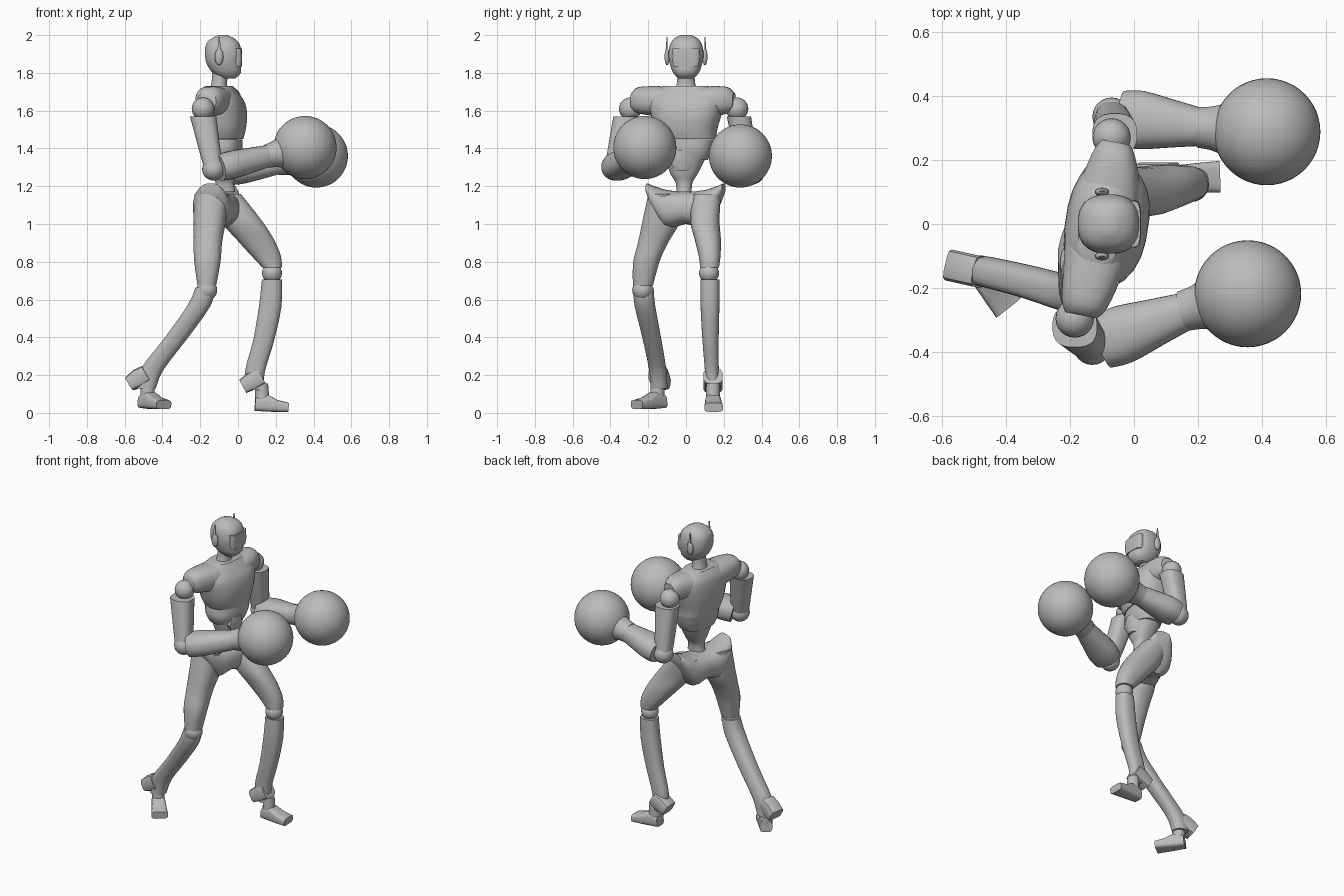
import bpy, bmesh, math
from mathutils import Vector

cube = bpy.data.objects.get("Cube")
if cube:
    bpy.data.objects.remove(cube)

grey = bpy.data.materials.new("light_grey")
grey.use_nodes = True
COLOUR = (0.5, 0.5, 0.5, 1)
grey.diffuse_color = COLOUR
grey.node_tree.nodes["Principled BSDF"].inputs["Base Color"].default_value = COLOUR


def finish(name, bm, angle=40):
    bmesh.ops.recalc_face_normals(bm, faces=bm.faces)
    mesh = bpy.data.meshes.new(name)
    bm.to_mesh(mesh)
    bm.free()
    mesh.materials.append(grey)
    ob = bpy.data.objects.new(name, mesh)
    bpy.context.collection.objects.link(ob)
    bpy.ops.object.select_all(action='DESELECT')
    ob.select_set(True)
    bpy.context.view_layer.objects.active = ob
    bpy.ops.object.shade_smooth_by_angle(angle=math.radians(angle))
    return ob


def ball(name, centre, r, scale=(1, 1, 1), seg=24):
    bm = bmesh.new()
    bmesh.ops.create_uvsphere(bm, u_segments=seg, v_segments=seg // 2, radius=r)
    for v in bm.verts:
        v.co = Vector(a * b for a, b in zip(v.co, scale)) + Vector(centre)
    return finish(name, bm)


def smooth_path(st, steps):
    """Catmull-Rom interpolation of (x, y, z, ru, rv) stations."""
    out = []
    for i in range(len(st) - 1):
        a, b, c, d = (st[max(i - 1, 0)], st[i], st[i + 1], st[min(i + 2, len(st) - 1)])
        for k in range(steps):
            t = k / steps
            out.append([0.5 * (2 * q + (r - p) * t + (2 * p - 5 * q + 4 * r - s) * t * t
                               + (3 * q - p - 3 * r + s) * t ** 3)
                        for p, q, r, s in zip(a, b, c, d)])
    return out + [st[-1]]


def loft(name, stations, yaw=0, power=2, n=24, steps=3, angle=40):
    """Skin rounded sections: level ones on upright paths, upright ones on level paths."""
    d = Vector(stations[-1][:3]) - Vector(stations[0][:3])
    if abs(d.z) > d.xy.length * 0.9:
        y = math.radians(yaw)
        u, v = Vector((math.cos(y), math.sin(y), 0)), Vector((-math.sin(y), math.cos(y), 0))
    else:
        v = Vector((0, 0, 1))
        u = d.cross(v).normalized()
        v = u.cross(d).normalized()
    bm = bmesh.new()
    rings = []
    for x, y, z, ru, rv in smooth_path(stations, steps):
        ring = []
        for k in range(n):
            a = math.tau * (k + 0.5) / n
            c, s = math.cos(a), math.sin(a)
            c = math.copysign(abs(c) ** (2 / power), c)
            s = math.copysign(abs(s) ** (2 / power), s)
            ring.append(bm.verts.new(Vector((x, y, z)) + u * c * ru + v * s * rv))
        rings.append(ring)
    for lo, hi in zip(rings, rings[1:]):
        for k in range(n):
            j = (k + 1) % n
            bm.faces.new((lo[k], lo[j], hi[j], hi[k]))
    bm.faces.new(rings[0])
    bm.faces.new(rings[-1])
    return finish(name, bm, angle)


# Head, visor, ears and neck
loft("head", [(-.05, 0, 1.77, .035, .04), (-.06, 0, 1.8, .075, .068), (-.075, 0, 1.85, .092, .087),
              (-.078, 0, 1.9, .098, .093), (-.08, 0, 1.95, .09, .085), (-.08, 0, 1.98, .065, .065),
              (-.08, 0, 2, .025, .03)], power=2.5)
loft("visor", [(-.01, 0, 1.835, .03, .066), (-.008, 0, 1.87, .03, .074), (-.01, 0, 1.93, .03, .072)],
     power=4, steps=1)
for side, name in ((1, "left"), (-1, "right")):
    ball(name + "_ear", (-.1, side * .1, 1.885), .045, (.5, .3, 1), 16)
    loft(name + "_antenna", [(-.1, side * .105, 1.88, .012, .006), (-.1, side * .1, 1.99, .004, .003)],
         n=8, steps=1)
loft("neck", [(-.1, 0, 1.68, .065, .075), (-.1, 0, 1.74, .042, .05), (-.09, 0, 1.82, .045, .045)])

# Torso, turned slightly about the spine
loft("chest", [(-.085, .01, 1.45, .11, .15), (-.085, 0, 1.5, .123, .165), (-.085, 0, 1.57, .13, .185),
               (-.09, 0, 1.64, .122, .2), (-.1, 0, 1.69, .1, .18), (-.1, 0, 1.73, .07, .12)],
     yaw=-9, power=2.5)
loft("shoulder_yoke", [(-.165, -.285, 1.65, .05, .045), (-.155, -.25, 1.655, .072, .07),
                       (-.13, -.15, 1.65, .092, .08), (-.1, 0, 1.64, .11, .085),
                       (-.07, .14, 1.65, .09, .08), (-.06, .22, 1.655, .066, .07),
                       (-.055, .255, 1.65, .045, .045)], power=2.4)
loft("ribcage", [(-.08, 0, 1.34, .085, .115), (-.08, 0, 1.39, .1, .14), (-.085, .01, 1.448, .106, .146)],
     yaw=-9, power=2.5)
loft("abdomen", [(-.07, -.01, 1.17, .055, .04), (-.07, -.01, 1.22, .05, .045),
                 (-.07, -.01, 1.27, .065, .075), (-.075, 0, 1.36, .09, .11)], power=2.5)
loft("belly_plate", [(-.02, -.02, 1.28, .035, .04), (-.01, -.02, 1.34, .037, .075),
                     (-.01, -.02, 1.39, .038, .05)], n=8, steps=1)

# Pelvis with flared hips
loft("pelvis", [(-.145, -.205, 1.19, .05, .025), (-.145, -.17, 1.14, .085, .06),
                (-.135, -.1, 1.08, .105, .1), (-.105, 0, 1.085, .105, .085),
                (-.085, .1, 1.08, .1, .1), (-.07, .165, 1.14, .08, .06),
                (-.06, .2, 1.19, .05, .025)], power=2.4)

# Arms: shoulder ball, sleeve, elbow, forearm, cuff and ball glove
ARMS = {
    "left": ((-.07, .27, 1.61), (-.06, .28, 1.57), (-.07, .335, 1.27), (.23, .3, 1.325), (.415, .288, 1.36)),
    "right": ((-.185, -.295, 1.61), (-.185, -.32, 1.57), (-.13, -.38, 1.29), (.18, -.265, 1.365),
              (.355, -.218, 1.405)),
}
for name, points in ARMS.items():
    shoulder, top, elbow, wrist, hand = map(Vector, points)
    ball(name + "_shoulder_joint", shoulder, .06)
    mid = top.lerp(elbow, .6)
    low = top.lerp(elbow, .95)
    loft(name + "_upper_arm", [(*top, .07, .065), (*mid, .058, .058), (*low, .05, .052)], power=2.6)
    ball(name + "_elbow", elbow, .06)
    start = elbow.lerp(wrist, .1)
    loft(name + "_forearm", [(*start, .085, .07), (*elbow.lerp(wrist, .3), .092, .074),
                             (*elbow.lerp(wrist, .65), .074, .066), (*wrist, .056, .056)], power=2.3)
    loft(name + "_cuff", [(*wrist.lerp(hand, -.15), .064, .062), (*wrist.lerp(hand, .1), .07, .07),
                          (*wrist.lerp(hand, .4), .09, .09)])
    ball(name + "_glove", hand, .167, seg=48)

# Legs: thigh, knee ball, shin
loft("right_thigh", [(-.14, -.12, 1.16, .09, .08), (-.15, -.13, 1.02, .087, .1),
                     (-.16, -.175, .9, .076, .08), (-.162, -.21, .8, .07, .07),
                     (-.165, -.228, .675, .05, .054)], power=2.4)
loft("left_thigh", [(-.07, .11, 1.16, .085, .075), (.015, .1, 1.02, .11, .078),
                    (.09, .115, .92, .1, .07), (.15, .125, .83, .078, .058),
                    (.18, .125, .77, .052, .05)], power=2.4)
ball("right_knee", (-.165, -.23, .65), .055)
ball("left_knee", (.18, .122, .74), .053)
loft("right_shin", [(-.175, -.225, .665, .05, .054), (-.205, -.218, .57, .062, .055),
                    (-.325, -.182, .4, .062, .05), (-.455, -.15, .23, .062, .046),
                    (-.485, -.143, .13, .05, .045)], power=2.5)
loft("left_shin", [(.18, .127, .705, .054, .05), (.17, .127, .56, .06, .05),
                   (.135, .13, .38, .056, .043), (.09, .137, .22, .053, .037),
                   (.095, .14, .12, .04, .036)], power=2.5)

# Heel spurs and feet
FEET = {
    "right": (Vector((-.48, -.15, 0)), Vector((.62, -.78, 0)), Vector((-.9, .2, 0)), .02),
    "left": (Vector((.125, .143, 0)), Vector((1, .03, 0)), Vector((-1, 0, 0)), .005),
}
for name, (ankle, ahead, back, ground) in FEET.items():
    def at(offset, z, *radii, way=ahead):
        p = ankle + way * offset
        return (p.x, p.y, z + ground, *radii)
    loft(name + "_heel_spur", [at(0, .19, .05, .045, way=back), at(.05, .165, .05, .05, way=back),
                               at(.1, .135, .05, .04, way=back)], power=4, steps=1, n=12)
    loft(name + "_ankle", [at(.005, .03, .04, .04), at(0, .15, .035, .036)], steps=1, n=16)
    loft(name + "_foot", [at(-.035, .04, .038, .034), at(.03, .046, .042, .045),
                          at(.08, .032, .046, .032), at(.142, .024, .05, .024)],
         power=4, steps=1, n=16)
